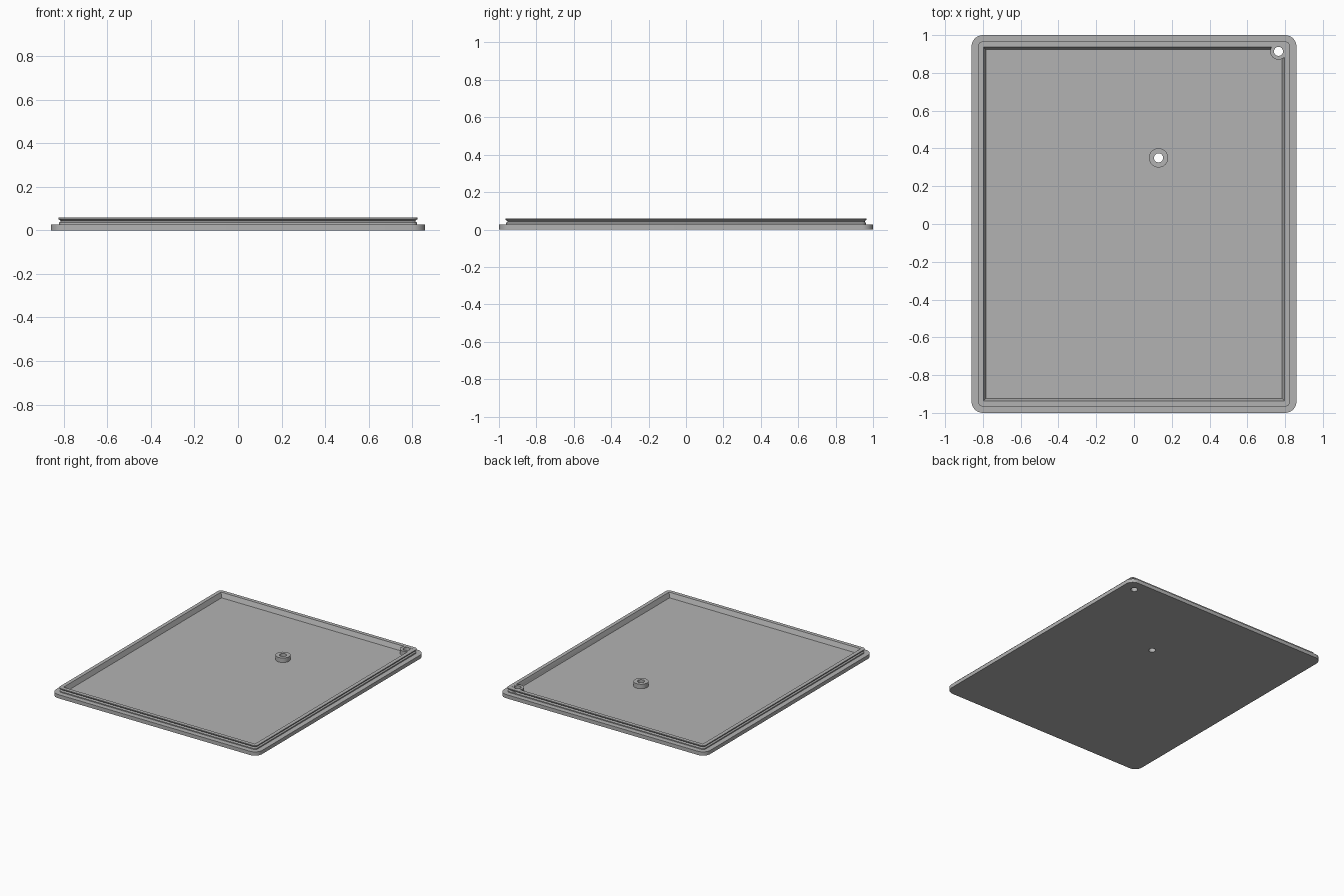
import bpy, bmesh
from math import sin, cos, pi

cube = bpy.data.objects.get("Cube")
if cube:
    bpy.data.objects.remove(cube, do_unlink=True)

HALF_X, HALF_Y, CORNER = 0.86, 1.0, 0.06
PLATE_TOP, RIM_TOP = 0.028, 0.06
STEPS = 8

grey = bpy.data.materials.new("plain grey")
grey.use_nodes = True
grey.diffuse_color = (0.45, 0.45, 0.45, 1)
grey.node_tree.nodes["Principled BSDF"].inputs["Base Color"].default_value = (0.45, 0.45, 0.45, 1)


def make_object(name, bm):
    bmesh.ops.recalc_face_normals(bm, faces=bm.faces)
    mesh = bpy.data.meshes.new(name)
    bm.to_mesh(mesh)
    bm.free()
    mesh.materials.append(grey)
    obj = bpy.data.objects.new(name, mesh)
    bpy.context.collection.objects.link(obj)
    return obj


def rounded_loop(bm, inset, z):
    """Rounded rectangle, offset inward from the plate outline."""
    r = max(CORNER - inset, 0.0)
    cx, cy = HALF_X - inset - r, HALF_Y - inset - r
    verts = []
    for q, (sx, sy) in enumerate([(1, 1), (-1, 1), (-1, -1), (1, -1)]):
        for i in range(STEPS + 1):
            a = (q + i / STEPS) * pi / 2
            verts.append(bm.verts.new((sx * cx + r * cos(a), sy * cy + r * sin(a), z)))
    return verts


def cylinder(name, x, y, radius, z0, z1):
    bm = bmesh.new()
    bmesh.ops.create_cone(bm, cap_ends=True, segments=40, radius1=radius,
                          radius2=radius, depth=z1 - z0)
    bmesh.ops.translate(bm, vec=(x, y, (z0 + z1) / 2), verts=bm.verts)
    return make_object(name, bm)


def smooth(obj):
    bpy.ops.object.select_all(action='DESELECT')
    obj.select_set(True)
    bpy.context.view_layer.objects.active = obj
    bpy.ops.object.shade_smooth_by_angle(angle=0.5)


def drill(obj, cutter):
    mod = obj.modifiers.new("screw hole", 'BOOLEAN')
    mod.operation = 'DIFFERENCE'
    mod.solver = 'EXACT'
    mod.object = cutter
    bpy.context.view_layer.objects.active = obj
    bpy.ops.object.modifier_apply(modifier=mod.name)


# Lid: plate edge, ledge, grooved lip, sloping inner wall, as (inset, height)
profile = [(0, 0), (0, PLATE_TOP), (0.038, PLATE_TOP), (0.038, 0.036),
           (0.047, 0.043), (0.034, 0.053), (0.034, RIM_TOP),
           (0.062, RIM_TOP), (0.076, PLATE_TOP - 0.002)]
bm = bmesh.new()
loops = [rounded_loop(bm, *p) for p in profile]
n = len(loops[0])
for low, high in zip(loops, loops[1:]):
    for i in range(n):
        j = (i + 1) % n
        bm.faces.new((low[i], low[j], high[j], high[i]))
bm.faces.new(loops[0])
bm.faces.new(loops[-1])
bmesh.ops.remove_doubles(bm, verts=bm.verts, dist=0.0001)
lid = make_object("lid", bm)

# Screw bosses with holes running through the plate
for name, x, y, radius in [("centre_boss", 0.13, 0.35, 0.051),
                           ("corner_boss", 0.765, 0.914, 0.044)]:
    boss = cylinder(name, x, y, radius, 0.015, RIM_TOP - 0.0005)
    cutter = cylinder(name + "_drill", x, y, 0.024, -0.1, 0.2)
    cutter.hide_render = True
    for part in (lid, boss):
        drill(part, cutter)
    bpy.data.objects.remove(cutter, do_unlink=True)
    smooth(boss)
smooth(lid)
